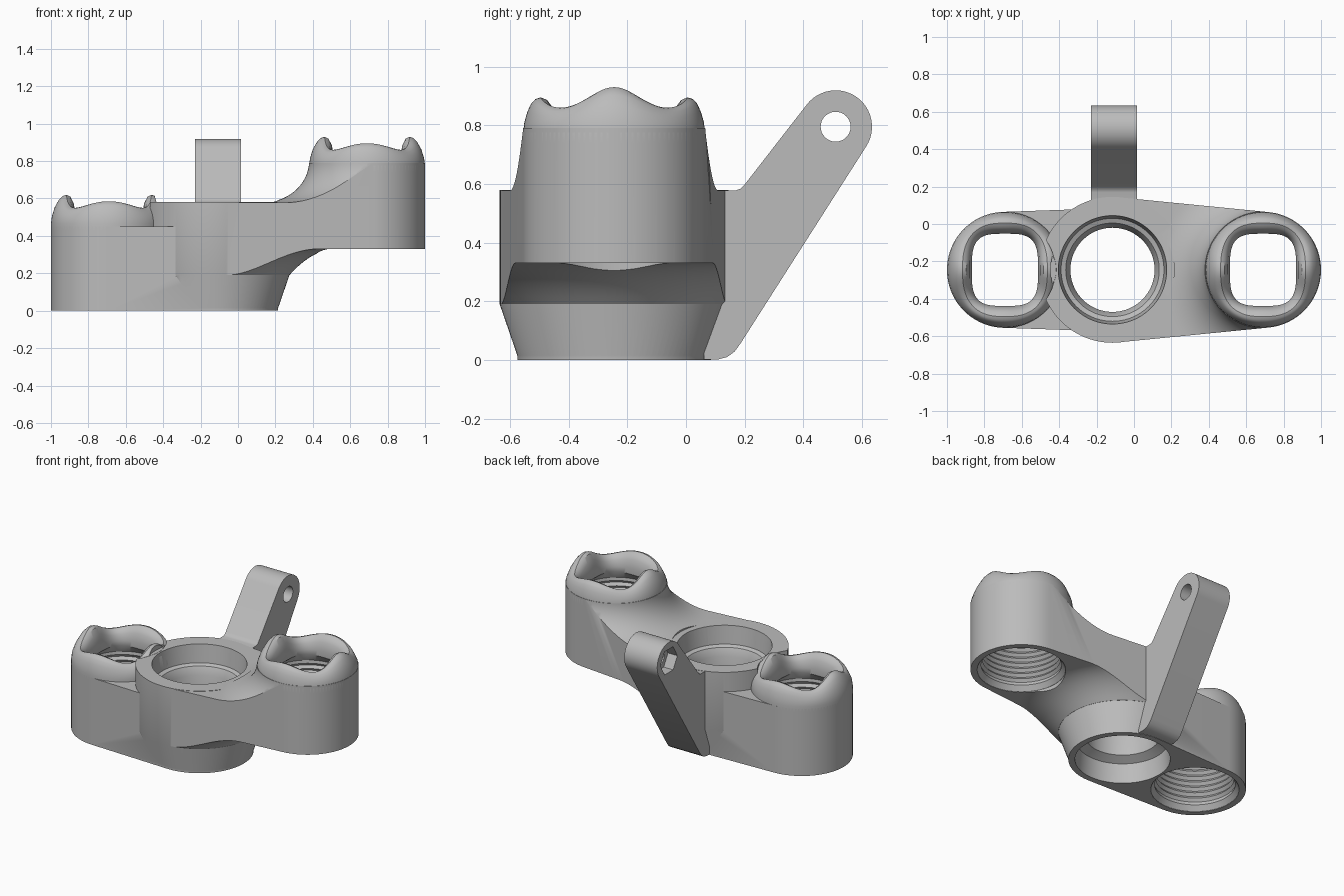
import bpy, bmesh, math
from math import sin, cos, pi, radians
from mathutils import Vector

if "Cube" in bpy.data.objects:
    bpy.data.objects.remove(bpy.data.objects["Cube"])

metal = bpy.data.materials.new("grey_metal")
metal.use_nodes = True
GREY = (0.5, 0.5, 0.5, 1)
metal.diffuse_color = GREY
metal.node_tree.nodes["Principled BSDF"].inputs["Base Color"].default_value = GREY

CY = -0.245
HUB, LOW, HIGH = (-0.115, CY), (-0.69, CY), (0.69, CY)
SEG = 96


def finish(bm, name):
    bmesh.ops.remove_doubles(bm, verts=bm.verts, dist=1e-5)
    bmesh.ops.recalc_face_normals(bm, faces=bm.faces)
    mesh = bpy.data.meshes.new(name)
    bm.to_mesh(mesh)
    bm.free()
    mesh.materials.append(metal)
    obj = bpy.data.objects.new(name, mesh)
    bpy.context.collection.objects.link(obj)
    return obj


def skin(name, rings):
    """Join a closed cycle of point rings into a solid."""
    bm = bmesh.new()
    loops = [[bm.verts.new(p) for p in ring] for ring in rings]
    for a, b in zip(loops, loops[1:] + loops[:1]):
        for i in range(len(a)):
            j = (i + 1) % len(a)
            bm.faces.new((a[i], a[j], b[j], b[i]))
    return finish(bm, name)


def revolve(name, profile, centre):
    ts = [2 * pi * i / SEG for i in range(SEG)]
    return skin(name, [[(centre[0] + r * cos(t), centre[1] + r * sin(t), z)
                        for t in ts] for r, z in profile])


def prism(name, points, vec):
    """Extrude a flat outline along a vector."""
    bm = bmesh.new()
    face = bm.faces.new([bm.verts.new(p) for p in points])
    ext = bmesh.ops.extrude_face_region(bm, geom=[face])
    bmesh.ops.translate(bm, vec=vec, verts=[v for v in ext["geom"]
                        if isinstance(v, bmesh.types.BMVert)])
    return finish(bm, name)


def link_arm(name, a, ra, b, rb, z0, z1):
    """Tangent outline around two circles, extruded upward."""
    s = 1 if b[0] > a[0] else -1
    tilt = math.acos((ra - rb) / abs(b[0] - a[0]))
    n, pts = SEG // 2, []
    for c, r, t0, t1 in ((b, rb, -tilt, tilt), (a, ra, tilt, 2 * pi - tilt)):
        for i in range(n + 1):
            t = t0 + (t1 - t0) * i / n
            pts.append((c[0] + s * r * cos(t), c[1] + r * sin(t), z0))
    return prism(name, pts, (0, 0, z1 - z0))


def boolean(obj, tool, op, keep=False):
    mod = obj.modifiers.new(op, "BOOLEAN")
    mod.operation, mod.solver, mod.object = op, "EXACT", tool
    bpy.context.view_layer.objects.active = obj
    bpy.ops.object.modifier_apply(modifier=mod.name)
    if not keep:
        bpy.data.objects.remove(tool)


# Hub with a tapered foot
body = revolve("clamp_body", [(0.1, 0.001), (0.325, 0.001), (0.39, 0.19),
                              (0.39, 0.58), (0.1, 0.58)], HUB)

# High arm, blended into the post above and the hub below
high_arm = link_arm("high_arm", HUB, 0.389, HIGH, 0.31, 0.191, 0.79)
arc = [(0.56 - 0.25 * cos(radians(a)), 0.8 - 0.222 * sin(radians(a)))
       for a in range(0, 91, 6)]
boolean(high_arm, revolve("top_fillet", [(0.31, 1.2)] + arc + [(2, 0.578), (2, 1.2)], HIGH),
        "DIFFERENCE")
sweep = [(0.39 + 0.025 * i, 0.33 - 0.14 * (1 - i / 10) ** 2) for i in range(11)]
boolean(high_arm, revolve("under_fillet", [(0.39, -0.1)] + sweep + [(2, 0.33), (2, -0.1)], HUB),
        "DIFFERENCE")
boolean(body, high_arm, "UNION")

# Low arm
boolean(body, link_arm("low_arm", HUB, 0.33, LOW, 0.31, 0, 0.45), "UNION")

# Bore with seats at both ends, and the clearance above the rim
bore = revolve("hub_bore", [(0, -0.1), (0.29, -0.1), (0.29, 0.02), (0.28, 0.13),
                            (0.225, 0.16), (0.225, 0.4), (0.25, 0.45), (0.275, 0.46),
                            (0.29, 0.581), (0.33, 0.581), (0.33, 1.2), (0, 1.2)], HUB)
boolean(body, bore, "DIFFERENCE", keep=True)
for spot in (LOW, HIGH):
    boolean(body, revolve("post_bore", [(0, -0.2), (0.27, -0.2), (0.27, 1.2), (0, 1.2)], spot),
            "DIFFERENCE")


# Posts: threaded sleeve with a wavy, squarish rim
def post_ring(centre, a, b, n, z, wave):
    ring = []
    for i in range(SEG):
        t = 2 * pi * i / SEG
        r = (abs(cos(t) / a) ** n + abs(sin(t) / b) ** n) ** (-1 / n)
        crest = (0.0525 + 0.0175 * cos(2 * t)) * cos(2 * t) ** 2
        ring.append((centre[0] + r * cos(t), centre[1] + r * sin(t), z + wave * crest))
    return ring


RIM = [(0.31, 0.31, 2, -0.05, 0), (0.31, 0.31, 2, -0.015, 0), (0.305, 0.306, 2, 0.015, 0.15),
       (0.29, 0.296, 2.05, 0.038, 0.5), (0.268, 0.283, 2.2, 0.056, 0.8),
       (0.247, 0.268, 2.4, 0.066, 0.96), (0.227, 0.25, 2.6, 0.07, 1),
       (0.207, 0.228, 2.9, 0.062, 0.97), (0.188, 0.206, 3.2, 0.038, 0.8),
       (0.177, 0.193, 3.5, 0, 0.3), (0.178, 0.194, 3.5, -0.03, 0), (0.24, 0.24, 2, -0.08, 0)]


def post(name, centre, base, foot):
    rings = [post_ring(centre, a, b, n, base + z, w) for a, b, n, z, w in RIM]
    top, turns = base - 0.1, 9
    step = (top - foot - 0.04) / turns
    inner = []
    for k in range(turns):
        inner += [(0.237, top - k * step), (0.252, top - (k + 0.5) * step)]
    inner += [(0.245, foot + 0.035), (0.269, foot + 0.002), (0.275, foot + 0.002),
              (0.275, base - 0.05)]
    rings += [post_ring(centre, r, r, 2, z, 0) for r, z in inner]
    return skin(name, rings)


low_post = post("low_post", LOW, 0.48, 0)
high_post = post("high_post", HIGH, 0.79, 0.33)
boolean(low_post, bore, "DIFFERENCE")

# Cable lever with a pin hole and a hexagonal nut pocket
X0, X1, EYE = -0.23, 0.015, Vector((0.51, 0.795))
outline = [(0.062, 0.002), (0.11, 0.002), (0.14, 0.01), (0.165, 0.028), (0.185, 0.055)]
outline += [(EYE.x + 0.124 * cos(radians(a)), EYE.y + 0.124 * sin(radians(a)))
            for a in range(-32, 146, 6)]
outline += [(0.2, 0.598), (0.187, 0.584), (0.17, 0.578), (0.062, 0.578)]
lever = prism("cable_lever", [(X0, y, z) for y, z in outline], (X1 - X0, 0, 0))
for sides, radius, x, depth in ((32, 0.051, X0 - 0.1, 0.5), (6, 0.09, X0 - 0.1, 0.17)):
    pts = [(x, EYE.x + radius * cos(2 * pi * i / sides), EYE.y + radius * sin(2 * pi * i / sides))
           for i in range(sides)]
    boolean(lever, prism("lever_cutter", pts, (depth, 0, 0)), "DIFFERENCE")

# Smooth shading with crisp edges
bpy.ops.object.select_all(action="DESELECT")
for obj in (body, low_post, high_post, lever):
    obj.select_set(True)
bpy.context.view_layer.objects.active = body
bpy.ops.object.shade_smooth_by_angle(angle=radians(32))
